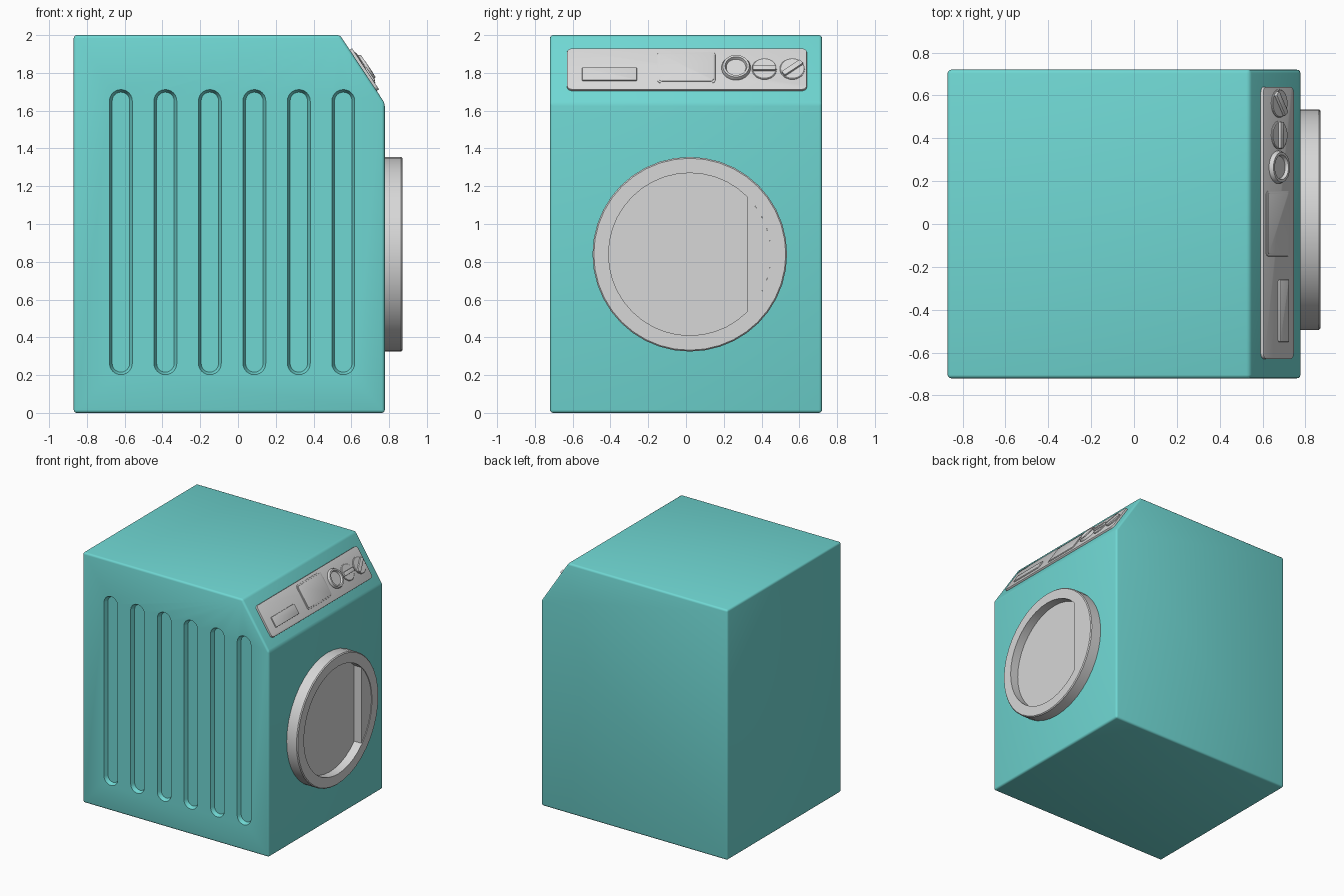
import bpy, bmesh
from math import cos, sin, pi, radians, acos
from mathutils import Matrix, Vector

if "Cube" in bpy.data.objects:
    bpy.data.objects.remove(bpy.data.objects["Cube"])


def material(name, rgb):
    m = bpy.data.materials.new(name)
    m.use_nodes = True
    m.diffuse_color = (*rgb, 1)
    m.node_tree.nodes["Principled BSDF"].inputs["Base Color"].default_value = (*rgb, 1)
    return m


TEAL = material("teal enamel", (0.16, 0.68, 0.65))
GREY = material("light grey plastic", (0.68, 0.68, 0.68))


def frame(u, v, n, origin):
    """Local frame with u, v across a face and n pointing out of it."""
    m = Matrix((u, v, n)).transposed().to_4x4()
    m.translation = origin
    return m


def finish(name, bm, mat, place, bevel=0, segments=2):
    bmesh.ops.recalc_face_normals(bm, faces=bm.faces)
    mesh = bpy.data.meshes.new(name)
    bm.to_mesh(mesh)
    bm.free()
    mesh.transform(place)
    mesh.materials.append(mat)
    ob = bpy.data.objects.new(name, mesh)
    bpy.context.collection.objects.link(ob)
    bpy.ops.object.select_all(action="DESELECT")
    bpy.context.view_layer.objects.active = ob
    ob.select_set(True)
    if bevel:
        mod = ob.modifiers.new("soft edges", "BEVEL")
        mod.width, mod.segments = bevel, segments
        mod.limit_method, mod.angle_limit = "ANGLE", radians(30)
        bpy.ops.object.modifier_apply(modifier=mod.name)
    bpy.ops.object.shade_smooth_by_angle(angle=radians(30))
    return ob


def prism(name, bottom, top, low, high, mat, place, bevel=0, segments=2):
    """Solid between two outlines with equal point counts."""
    bm = bmesh.new()
    a = [bm.verts.new((x, y, low)) for x, y in bottom]
    b = [bm.verts.new((x, y, high)) for x, y in top]
    bm.faces.new(a)
    bm.faces.new(b)
    for i in range(len(a)):
        j = (i + 1) % len(a)
        bm.faces.new((a[i], a[j], b[j], b[i]))
    return finish(name, bm, mat, place, bevel, segments)


def lathe(name, profile, sides, mat, place):
    """Turn a (radius, height) profile around the local normal."""
    bm = bmesh.new()
    verts = [bm.verts.new((r, 0, h)) for r, h in profile]
    edges = [bm.edges.new(p) for p in zip(verts, verts[1:])]
    bmesh.ops.spin(bm, geom=verts + edges, axis=(0, 0, 1), cent=(0, 0, 0),
                   angle=2 * pi, steps=sides)
    bmesh.ops.remove_doubles(bm, verts=bm.verts, dist=0.0001)
    return finish(name, bm, mat, place)


def rounded(cx, cy, hw, hh, r, steps=4):
    """Outline of a rounded rectangle."""
    pts = []
    for q, (sx, sy) in enumerate(((1, 1), (-1, 1), (-1, -1), (1, -1))):
        for i in range(steps + 1):
            a = (q + i / steps) * pi / 2
            pts.append((cx + sx * (hw - r) + r * cos(a), cy + sy * (hh - r) + r * sin(a)))
    return pts


X, Y, Z = Vector((1, 0, 0)), Vector((0, 1, 0)), Vector((0, 0, 1))

# Cabinet with sloping control edge
side = [(-0.87, 0), (0.777, 0), (0.777, 1.64), (0.54, 2), (-0.87, 2)]
front = frame(X, Z, -Y, (0, 0, 0))
cabinet = prism("cabinet", side, side, -0.72, 0.72, TEAL, front, 0.016, 3)

# Rounded vertical grooves pressed into the front panel
for i in range(6):
    x = -0.62 + i * 0.2355
    cutter = prism("groove_cutter", rounded(x, 0.957, 0.046, 0.741, 0.0455, 6),
                   rounded(x, 0.957, 0.063, 0.757, 0.0625, 6), 0.69, 0.725, TEAL, front)
    cutter.hide_render = True
    mod = cabinet.modifiers.new("groove", "BOOLEAN")
    mod.object, mod.solver = cutter, "EXACT"
    bpy.context.view_layer.objects.active = cabinet
    bpy.ops.object.modifier_apply(modifier=mod.name)
    bpy.data.objects.remove(cutter)
bpy.ops.object.select_all(action="DESELECT")
cabinet.select_set(True)
bpy.ops.object.shade_smooth_by_angle(angle=radians(30))

# Round door with a dished centre and a raised grip segment
door = frame(Y, Z, X, (0.775, 0.02, 0.84))
lathe("door", [(0.515, 0), (0.515, 0.088), (0.508, 0.095), (0.43, 0.095),
               (0.43, 0.025), (0, 0.025)], 40, GREY, door)
half = acos(0.305 / 0.43)
grip = [(0.43 * cos(half * t / 6), 0.43 * sin(half * t / 6)) for t in range(-6, 7)]
prism("door_grip", grip, grip, 0.02, 0.09, GREY, door)

# Control panel on the slope
up = Vector((-0.237, 0, 0.36)).normalized()
out = Y.cross(up)
slope = frame(Y, up, out, (0.6585, 0, 1.82))


def plate(name, cx, cy, hw, hh, r, low, high, bevel=0.003):
    shape = rounded(cx, cy, hw, hh, r)
    return prism(name, shape, shape, low, high, GREY, slope, bevel)


plate("control_panel", 0.005, -0.008, 0.635, 0.13, 0.025, -0.01, 0.015)
plate("drawer_button", -0.405, -0.045, 0.145, 0.041, 0.006, 0.01, 0.024)
plate("display_frame", 0.002, 0, 0.153, 0.099, 0.018, 0.01, 0.018, 0.002)
plate("display_screen", 0.002, 0, 0.143, 0.089, 0.012, 0.012, 0.021, 0.002)

# Hollow program dial
dial = slope @ Matrix.Translation((0.265, -0.003, 0))
lathe("program_dial", [(0.077, 0.01), (0.077, 0.02), (0.07, 0.035), (0.058, 0.035),
                       (0.052, 0.02), (0, 0.02)], 28, GREY, dial)

# Two knobs with raised grip bars
for name, y, turn in (("temperature", 0.415, 0), ("spin", 0.563, 38)):
    knob = slope @ Matrix.Translation((y, -0.01, 0)) @ Matrix.Rotation(radians(turn), 4, "Z")
    lathe(name + "_knob", [(0.066, 0.01), (0.066, 0.019), (0.062, 0.022), (0, 0.022)],
          28, GREY, knob)
    bar = rounded(0, 0, 0.062, 0.015, 0.006)
    prism(name + "_knob_bar", bar, bar, 0.015, 0.036, GREY, knob, 0.003)
